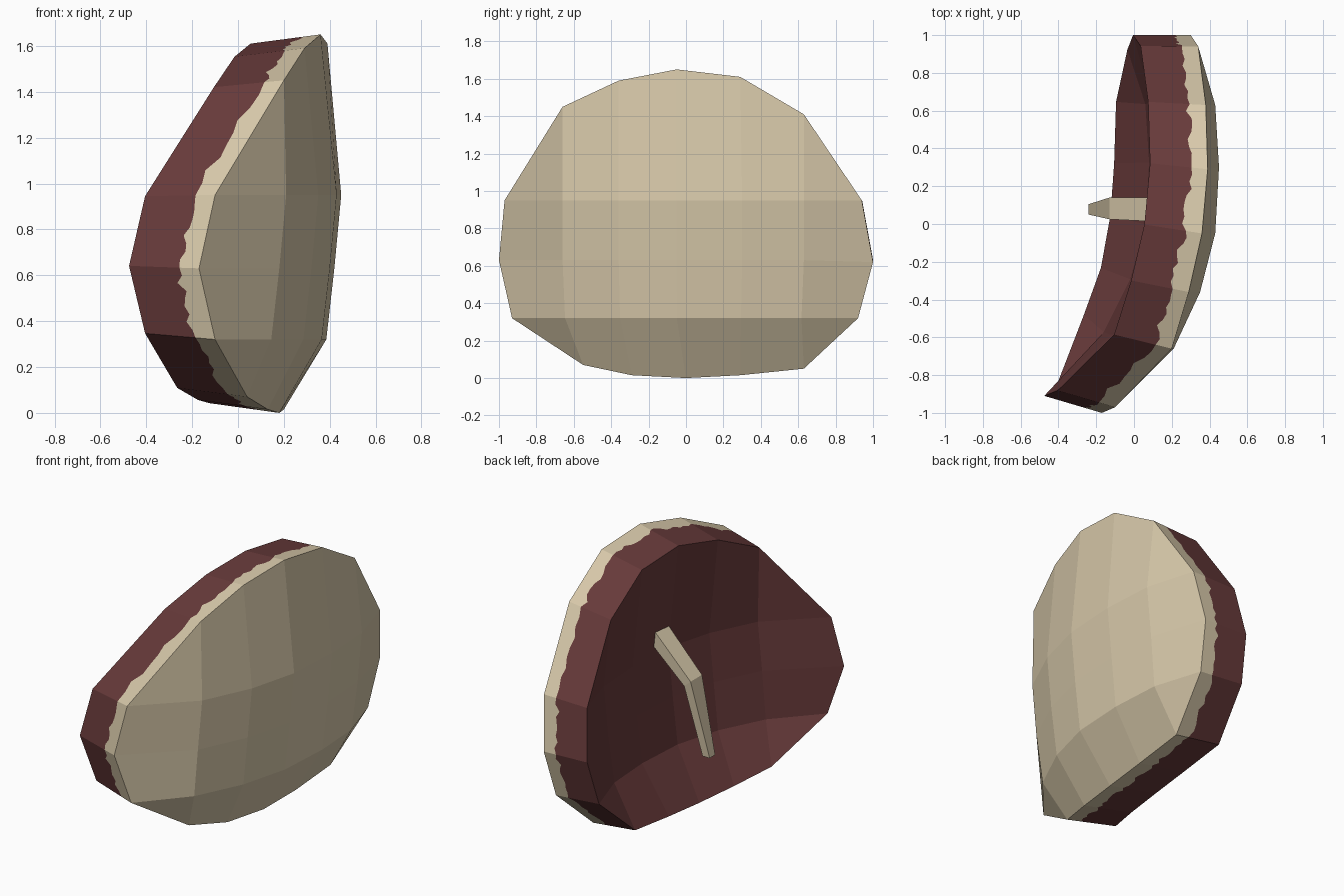
import bpy, bmesh, random
from mathutils import Vector

if "Cube" in bpy.data.objects:
    bpy.data.objects.remove(bpy.data.objects["Cube"])

random.seed(4)


def material(name, rgb):
    m = bpy.data.materials.new(name)
    m.diffuse_color = (*rgb, 1)
    m.use_nodes = True
    m.node_tree.nodes["Principled BSDF"].inputs["Base Color"].default_value = m.diffuse_color
    return m


tan = material("tan", (0.68, 0.58, 0.40))
red = material("dark red", (0.135, 0.042, 0.042))


def finish(name, bm, mats):
    bmesh.ops.recalc_face_normals(bm, faces=bm.faces)
    me = bpy.data.meshes.new(name)
    bm.to_mesh(me)
    bm.free()
    for m in mats:
        me.materials.append(m)
    ob = bpy.data.objects.new(name, me)
    bpy.context.collection.objects.link(ob)
    return ob


# Domed shell: grid of columns along y, rows along z (bottom to top)
cols = [-0.97, -0.66, -0.36, -0.05, 0.30, 0.63, 0.94]
mid_x = [-0.10, 0.21, 0.35, 0.43, 0.45, 0.43, 0.34]
bottom = [(0.04, -0.55, 0.07), (0.13, -0.29, 0.015), (0.18, 0, 0.0),
          (0.20, 0.29, 0.015), (0.21, 0.63, 0.05)]
top = [(0.20, -0.66, 1.45), (0.29, -0.36, 1.59), (0.36, -0.05, 1.65),
       (0.39, 0.29, 1.61), (0.38, 0.63, 1.41)]
grid = {}
for c, (y, x) in enumerate(zip(cols, mid_x)):
    grid[c, 3] = Vector((x, y, 0.95))
    grid[c, 2] = Vector((x - 0.03, y, 0.63))
    grid[c, 1] = Vector((x - 0.065, y * 0.98, 0.32))
    if 0 < c < 6:
        grid[c, 0] = Vector(bottom[c - 1])
        grid[c, 4] = Vector(top[c - 1])
# side bulges
grid[0, 2] = Vector((-0.17, -1.0, 0.63))
grid[0, 1] = Vector((-0.10, -0.93, 0.32))
grid[6, 2] = Vector((0.30, 1.0, 0.62))
grid[6, 1] = Vector((0.27, 0.92, 0.32))


def back_point(p):
    return Vector((p.x - 0.305, p.y + 0.045 * (1 - p.y), p.z + 0.05 * (0.85 - p.z)))


bm = bmesh.new()
front = {k: bm.verts.new(p) for k, p in grid.items()}
back = {k: bm.verts.new(back_point(p)) for k, p in grid.items()}
for c in range(6):
    for r in range(4):
        keys = [k for k in ((c, r), (c + 1, r), (c + 1, r + 1), (c, r + 1)) if k in grid]
        if len(keys) > 2:
            bm.faces.new([front[k] for k in keys])
            bm.faces.new([back[k] for k in reversed(keys)]).material_index = 1

# Rim wall, split into two colours along a ragged line
rim = ([(c, 0) for c in range(1, 6)] + [(6, r) for r in (1, 2, 3)]
       + [(c, 4) for c in range(5, 0, -1)] + [(0, r) for r in (3, 2, 1)])
joint = {k: bm.verts.new(grid[k].lerp(back_point(grid[k]), 0.28)) for k in rim}
STEPS = 9
for a, b in zip(rim, rim[1:] + rim[:1]):
    line = [joint[a]]
    for i in range(1, STEPS):
        p = grid[a].lerp(grid[b], i / STEPS)
        q = back_point(grid[a]).lerp(back_point(grid[b]), i / STEPS)
        line.append(bm.verts.new(p.lerp(q, random.uniform(0.24, 0.36))))
    line.append(joint[b])
    bm.faces.new([front[b], front[a]] + line)
    bm.faces.new([back[a], back[b]] + line[::-1]).material_index = 1
finish("domed_shell", bm, [tan, red])

# Bent handle on the hollow side: (x, z) outer, (x, z) inner, y range
sections = [((0.17, 1.15), (0.17, 1.04), 0.01, 0.14),
            ((-0.13, 0.85), (-0.085, 0.81), 0.025, 0.14),
            ((-0.24, 0.38), (-0.19, 0.38), 0.05, 0.105)]
bm = bmesh.new()
rings = [[bm.verts.new((o[0], y0, o[1])), bm.verts.new((o[0], y1, o[1])),
          bm.verts.new((i[0], y1, i[1])), bm.verts.new((i[0], y0, i[1]))]
         for o, i, y0, y1 in sections]
for a, b in zip(rings, rings[1:]):
    for j in range(4):
        k = (j + 1) % 4
        bm.faces.new((a[j], a[k], b[k], b[j]))
bm.faces.new(rings[0])
bm.faces.new(rings[-1][::-1])
finish("handle", bm, [tan])
